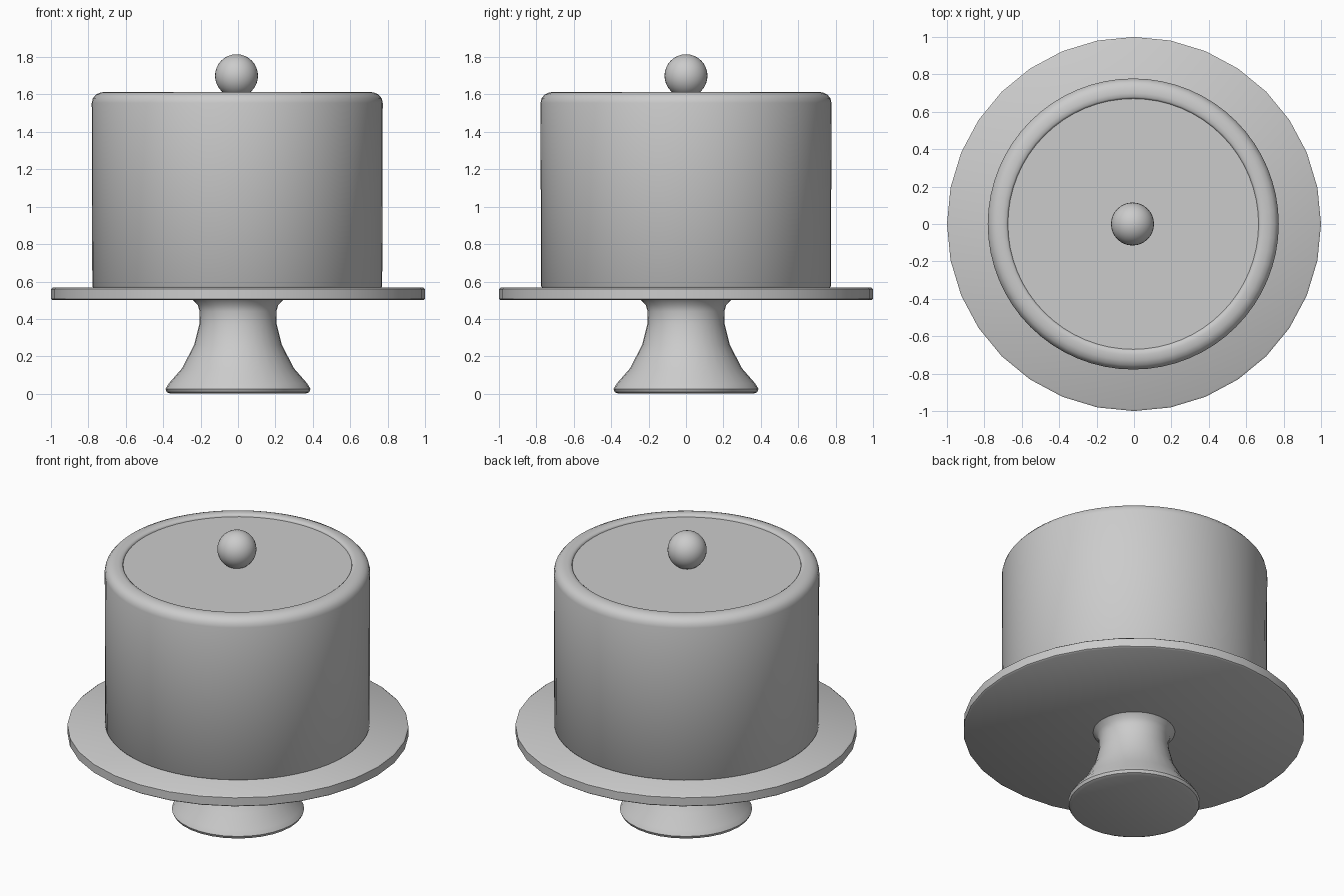
import bpy, bmesh, math

if "Cube" in bpy.data.objects:
    bpy.data.objects.remove(bpy.data.objects["Cube"])


def lathe(name, profile, sides, turn=0.0, x=0.0):
    """Revolve (radius, z) points around the z axis into a closed solid."""
    bm = bmesh.new()
    rings = []
    for r, z in profile:
        rings.append([bm.verts.new((x + r * math.cos(turn + math.tau * i / sides),
                                    r * math.sin(turn + math.tau * i / sides), z))
                      for i in range(sides)])
    for low, high in zip(rings, rings[1:]):
        for i in range(sides):
            j = (i + 1) % sides
            bm.faces.new((low[i], low[j], high[j], high[i]))
    bm.faces.new(rings[0][::-1])
    bm.faces.new(rings[-1])
    bmesh.ops.recalc_face_normals(bm, faces=bm.faces[:])
    mesh = bpy.data.meshes.new(name)
    bm.to_mesh(mesh)
    bm.free()
    obj = bpy.data.objects.new(name, mesh)
    bpy.context.collection.objects.link(obj)
    smooth(obj)
    return obj


def smooth(obj):
    bpy.ops.object.select_all(action='DESELECT')
    obj.select_set(True)
    bpy.context.view_layer.objects.active = obj
    bpy.ops.object.shade_smooth_by_angle(angle=math.radians(40))


# Flared pedestal
lathe("pedestal", [(0.36, 0.0), (0.38, 0.008), (0.388, 0.025), (0.37, 0.055),
                   (0.30, 0.135), (0.235, 0.26), (0.207, 0.37),
                   (0.205, 0.44), (0.215, 0.475), (0.24, 0.50)], 32)

# Round plate with a slightly eased edge
lathe("plate", [(0.99, 0.50), (1.0, 0.507), (1.0, 0.56), (0.99, 0.567)], 32)

# Cover: straight wall, rounded rim, shallow recessed top
lathe("cover", [(0.768, 0.566), (0.775, 0.575), (0.778, 1.555), (0.772, 1.58),
                (0.755, 1.60), (0.73, 1.611), (0.70, 1.614), (0.68, 1.611),
                (0.672, 1.605), (0.67, 1.598)], 64, x=-0.004)

# Ball knob
bpy.ops.mesh.primitive_uv_sphere_add(segments=32, ring_count=16, radius=0.115,
                                     location=(-0.008, 0, 1.70))
knob = bpy.context.object
knob.name = "knob"
smooth(knob)
